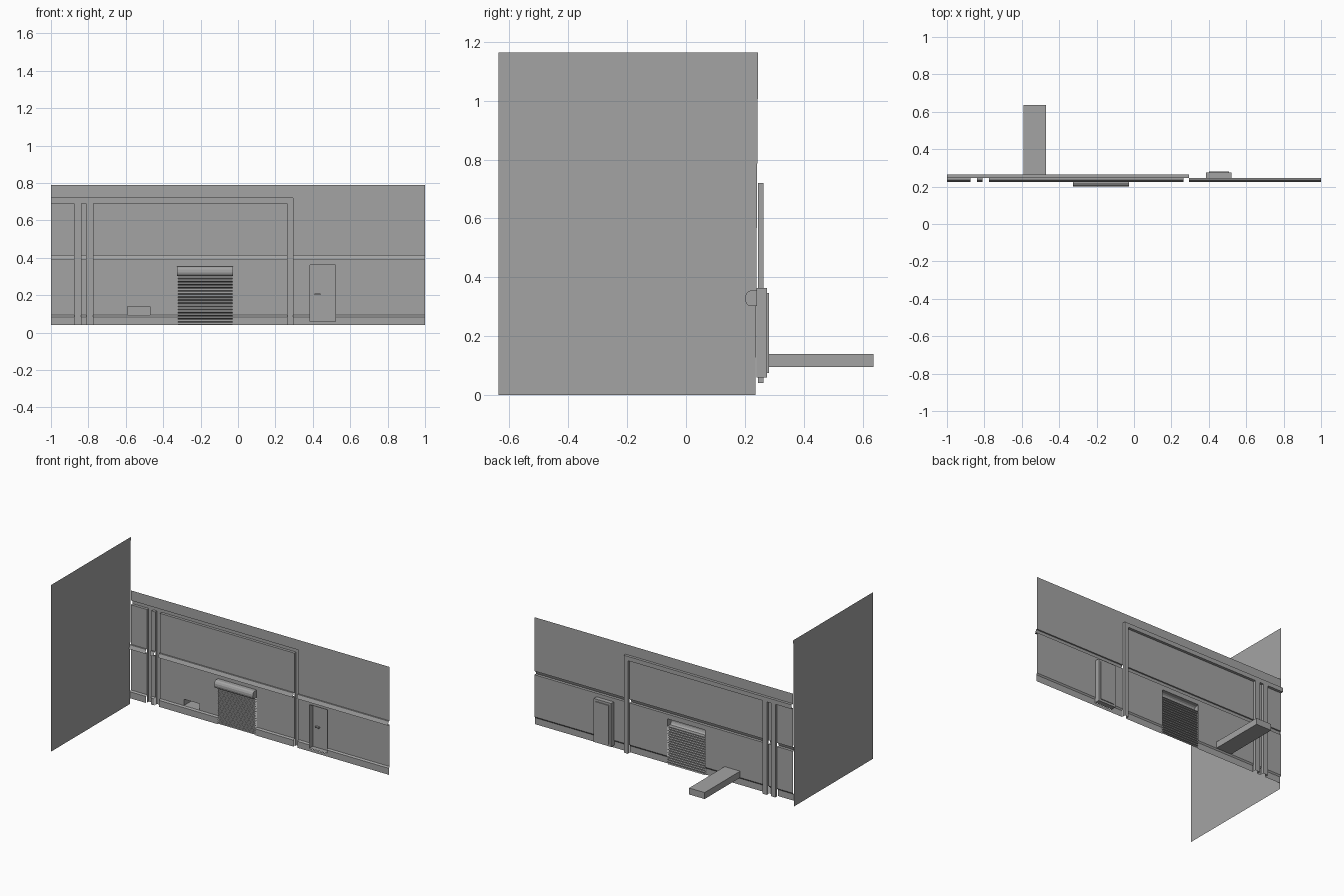
import bpy

cube = bpy.data.objects.get("Cube")
if cube:
    bpy.data.objects.remove(cube, do_unlink=True)

grey = bpy.data.materials.new("plain_grey")
grey.use_nodes = True
grey.diffuse_color = (0.37, 0.37, 0.37, 1)
grey.node_tree.nodes["Principled BSDF"].inputs["Base Color"].default_value = grey.diffuse_color

WALL_Y, GROOVE_Y = 0.245, 0.264


def make(name, verts, faces):
    mesh = bpy.data.meshes.new(name)
    mesh.from_pydata(verts, [], faces)
    mesh.materials.append(grey)
    obj = bpy.data.objects.new(name, mesh)
    bpy.context.collection.objects.link(obj)
    return obj


def sheet(name, xs, profile, openings=()):
    """Sweep a (y, z) profile along x, leaving rectangular openings."""
    verts = [(x, y, z) for y, z in profile for x in xs]
    n, faces = len(xs), []
    for j in range(len(profile) - 1):
        for i in range(n - 1):
            cx = (xs[i] + xs[i + 1]) / 2
            cz = (profile[j][1] + profile[j + 1][1]) / 2
            if any(a < cx < b and c < cz < d for a, b, c, d in openings):
                continue
            k = j * n + i
            faces.append((k, k + 1, k + n + 1, k + n))
    return make(name, verts, faces)


def box(name, rect, y0, y1, omit=("front",)):
    """Box over an x/z rectangle with some sides left open."""
    x0, x1, z0, z1 = rect
    verts = [(x, y, z) for y in (y0, y1) for z in (z0, z1) for x in (x0, x1)]
    sides = {"front": (0, 1, 3, 2), "back": (4, 6, 7, 5), "left": (1, 5, 7, 3),
             "right": (0, 2, 6, 4), "top": (2, 3, 7, 6), "bottom": (0, 4, 5, 1)}
    return make(name, verts, [f for s, f in sides.items() if s not in omit])


# Rectangles as x0, x1, z0, z1
columns = [(-0.875, -0.84, 0.04, 0.69), (-0.81, -0.775, 0.04, 0.69),
           (0.265, 0.295, 0.04, 0.69)]
header = (-1, 0.295, 0.69, 0.72)
shutter = (-0.32, -0.03, 0.04, 0.355)
door = (0.385, 0.52, 0.06, 0.363)
duct = (-0.59, -0.47, 0.095, 0.14)
openings = columns + [header, shutter, door, duct]

# Main wall with baseboard and sloped rail
xs = sorted({x for r in openings for x in r[:2]} | {1})
wall_profile = [(0.237, 0.04), (0.237, 0.06), (0.237, 0.085), (WALL_Y, 0.095),
                (WALL_Y, 0.14), (WALL_Y, 0.355), (WALL_Y, 0.363), (WALL_Y, 0.388),
                (0.225, 0.388), (0.235, 0.414), (WALL_Y, 0.414), (WALL_Y, 0.69),
                (WALL_Y, 0.72), (WALL_Y, 0.79)]
sheet("main_wall", xs, wall_profile, openings)

# Recessed grooves
for i, rect in enumerate(columns):
    box(f"column_groove_{i + 1}", rect, WALL_Y, GROOVE_Y, ("front", "top", "bottom"))
box("header_groove", header, WALL_Y, GROOVE_Y, ("front", "right", "bottom"))
ledge_ends = [-1] + [x for r in columns for x in r[:2]]
for i in range(3):
    sheet(f"header_ledge_{i + 1}", ledge_ends[2 * i:2 * i + 2],
          [(WALL_Y, 0.69), (GROOVE_Y, 0.69)])

# Duct behind the low opening
box("duct", duct, WALL_Y, 0.637)

# Recessed door with back panel and handle
box("door_recess", door, 0.24, 0.276)
box("door_back_panel", (0.4, 0.507, 0.075, 0.347), 0.276, 0.282)
box("door_handle", (0.41, 0.44, 0.202, 0.21), 0.262, 0.276, ())

# Slatted shutter
slats, bottom, top = 16, 0.04, 0.305
pitch = (top - bottom) / slats
curtain = []
for i in range(slats):
    z = bottom + i * pitch
    curtain += [(0.246, z), (0.237, z + pitch * 0.25), (0.237, z + pitch * 0.85)]
sheet("shutter_curtain", shutter[:2], curtain + [(0.246, top)])

# Rounded shutter housing, open at the back
hood = [(WALL_Y, 0.302), (0.214, 0.302), (0.205, 0.31), (0.201, 0.322),
        (0.202, 0.337), (0.208, 0.349), (0.218, 0.355), (WALL_Y, 0.355)]
sheet("shutter_housing", (-0.325, -0.027), hood)
for side, x in (("right", -0.325), ("left", -0.027)):
    make(f"housing_end_{side}", [(x, y, z) for y, z in hood], [tuple(range(len(hood)))])

# Tall side wall
make("side_wall", [(-1, -0.637, 0), (-1, 0.236, 0), (-1, WALL_Y, 1.163), (-1, -0.637, 1.163)],
     [(0, 1, 2, 3)])
